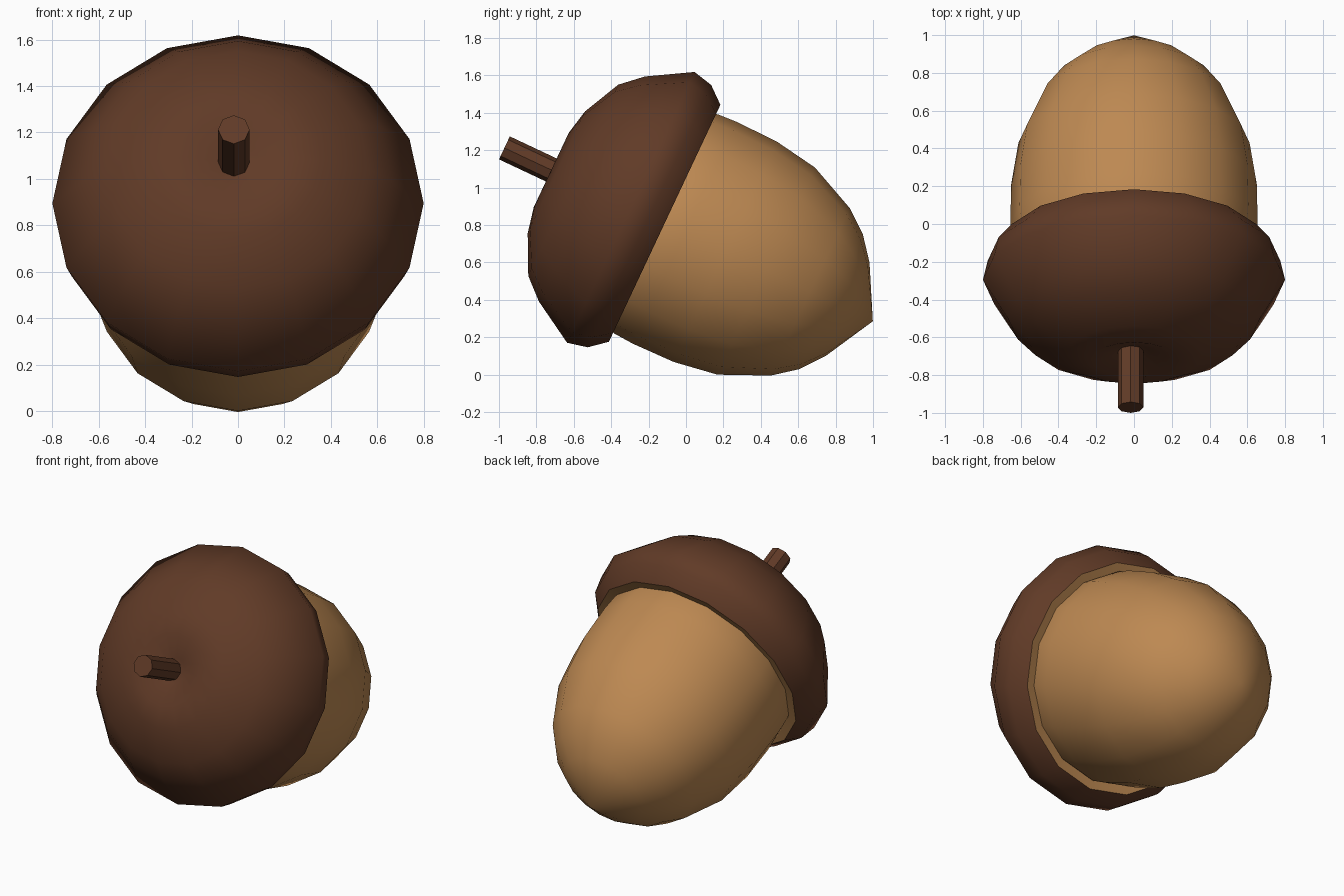
import bpy, bmesh, math

if "Cube" in bpy.data.objects:
    bpy.data.objects.remove(bpy.data.objects["Cube"], do_unlink=True)


def material(name, rgb):
    mat = bpy.data.materials.new(name)
    mat.use_nodes = True
    color = (*rgb, 1)
    mat.diffuse_color = color
    bsdf = next(n for n in mat.node_tree.nodes if n.type == "BSDF_PRINCIPLED")
    bsdf.inputs["Base Color"].default_value = color
    return mat


TAN = material("nut tan", (0.51, 0.25, 0.085))
BROWN = material("cap brown", (0.118, 0.043, 0.02))
TILT = math.radians(-115.2)     # the acorn lies on its side, tip to the back
RIM_CENTRE = (0, -0.105, 0.805)


def lathe(name, profile, sides, mats, offset=0, smooth=40, tan_span=None):
    """Turn (height, radius) points around the acorn axis; radius 0 closes an end."""
    bm = bmesh.new()
    rings = []
    for t, r in profile:
        if r == 0:
            rings.append([bm.verts.new((offset, 0, t))] * sides)
        else:
            angles = [2 * math.pi * i / sides for i in range(sides)]
            rings.append([bm.verts.new((offset + r * math.cos(a), r * math.sin(a), t))
                          for a in angles])
    for k, (low, high) in enumerate(zip(rings, rings[1:])):
        for i in range(sides):
            j = (i + 1) % sides
            corners = list(dict.fromkeys([low[i], low[j], high[j], high[i]]))
            face = bm.faces.new(corners)
            face.material_index = 1 if tan_span is not None and k >= tan_span else 0
    bmesh.ops.recalc_face_normals(bm, faces=bm.faces)
    mesh = bpy.data.meshes.new(name)
    bm.to_mesh(mesh)
    bm.free()
    for mat in mats:
        mesh.materials.append(mat)
    obj = bpy.data.objects.new(name, mesh)
    bpy.context.collection.objects.link(obj)
    obj.location = RIM_CENTRE
    obj.rotation_euler = (TILT, 0, 0)
    bpy.ops.object.select_all(action="DESELECT")
    obj.select_set(True)
    bpy.context.view_layer.objects.active = obj
    bpy.ops.object.shade_smooth_by_angle(angle=math.radians(smooth))
    return obj


# Nut body, from inside the cap to the blunt tip
lathe("nut", [(-0.1, 0), (-0.1, 0.62), (0, 0.648), (0.11, 0.655), (0.35, 0.65),
              (0.59, 0.612), (0.85, 0.495), (0.972, 0.4), (1.07, 0.277), (1.22, 0)],
      16, [TAN], smooth=50)

# Cap with a dimple around the stem; the underside of the rim is tan
lathe("cap", [(-0.62, 0), (-0.63, 0.08), (-0.68, 0.22), (-0.65, 0.36), (-0.55, 0.565),
              (-0.44, 0.665), (-0.21, 0.8), (-0.1, 0.775), (-0.01, 0.7),
              (-0.03, 0.6)],
      16, [BROWN, TAN], smooth=50, tan_span=8)

# Short straight stem
lathe("stem", [(-0.957, 0), (-0.957, 0.068), (-0.6, 0.068)], 8, [BROWN], offset=-0.018)
